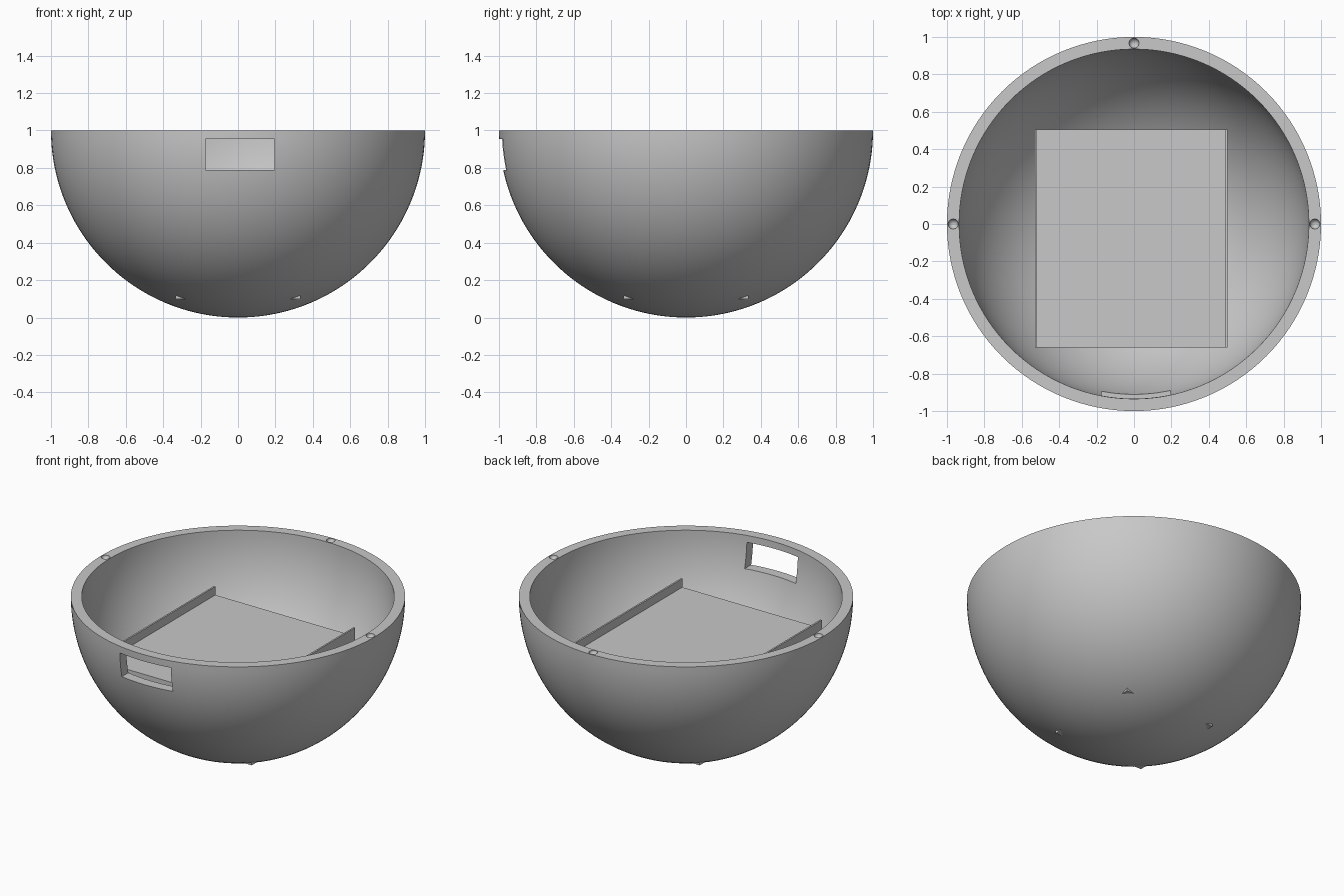
import bpy, bmesh, math

default = bpy.data.objects.get("Cube")
if default:
    bpy.data.objects.remove(default, do_unlink=True)

grey = bpy.data.materials.new("plain grey")
grey.use_nodes = True
COLOUR = (0.58, 0.58, 0.58, 1)
grey.diffuse_color = COLOUR
grey.node_tree.nodes["Principled BSDF"].inputs["Base Color"].default_value = COLOUR

OUTER, INNER, RIM_Z = 1.0, 0.935, 1.0


def add_object(name, bm):
    mesh = bpy.data.meshes.new(name)
    bmesh.ops.recalc_face_normals(bm, faces=bm.faces)
    bm.to_mesh(mesh)
    bm.free()
    mesh.materials.append(grey)
    obj = bpy.data.objects.new(name, mesh)
    bpy.context.collection.objects.link(obj)
    return obj


def box(name, x, y, z):
    """Box from (low, high) ranges on each axis."""
    bm = bmesh.new()
    bmesh.ops.create_cube(bm, size=1)
    for v in bm.verts:
        v.co = [r[0] if c < 0 else r[1] for c, r in zip(v.co, (x, y, z))]
    return add_object(name, bm)


def dimple_ball(name, x, y, radius):
    bm = bmesh.new()
    bmesh.ops.create_uvsphere(bm, u_segments=24, v_segments=13, radius=radius)
    bmesh.ops.translate(bm, verts=bm.verts, vec=(x, y, RIM_Z))
    return add_object(name, bm)


def cut(target, cutter):
    mod = target.modifiers.new("cut", "BOOLEAN")
    mod.operation = "DIFFERENCE"
    mod.solver = "EXACT"
    mod.object = cutter
    bpy.context.view_layer.objects.active = target
    bpy.ops.object.modifier_apply(modifier=mod.name)
    bpy.data.objects.remove(cutter, do_unlink=True)


# Thick hemispherical bowl, turned from an outer and an inner arc
STEPS = 40
angles = [i / STEPS * math.pi / 2 for i in range(STEPS + 1)]
outer = [(OUTER * math.sin(a), RIM_Z - OUTER * math.cos(a)) for a in angles]
inner = [(INNER * math.sin(a), RIM_Z - INNER * math.cos(a)) for a in reversed(angles)]
bm = bmesh.new()
verts = [bm.verts.new((r, 0, z)) for r, z in outer + inner]
edges = [bm.edges.new(pair) for pair in zip(verts, verts[1:])]
bmesh.ops.spin(bm, geom=verts + edges, cent=(0, 0, 0), axis=(0, 0, 1),
               angle=math.tau, steps=128, use_merge=False)
bmesh.ops.remove_doubles(bm, verts=bm.verts, dist=1e-4)
bowl = add_object("bowl", bm)

# Rectangular opening through the front wall
cut(bowl, box("opening_cutter", (-0.175, 0.195), (-1.2, -0.7), (0.79, 0.955)))

# Round locating dimples in the rim
for x, y in ((-0.967, 0), (0.967, 0), (0, 0.967)):
    cut(bowl, dimple_ball("dimple_cutter", x, y, 0.027))

bpy.ops.object.select_all(action="DESELECT")
bowl.select_set(True)
bpy.context.view_layer.objects.active = bowl
bpy.ops.object.shade_smooth_by_angle(angle=math.radians(30))

# Tray with two low side walls
tray_y = (-0.66, 0.505)
box("tray_floor", (-0.53, 0.5), tray_y, (0.645, 0.677))
box("tray_right_wall", (-0.53, -0.519), tray_y, (0.645, 0.733))
box("tray_left_wall", (0.489, 0.5), tray_y, (0.645, 0.733))

# Square pedestal whose lower corners poke through the bowl
box("pedestal", (-0.333, 0.333), (-0.333, 0.333), (0.1, 0.65))
